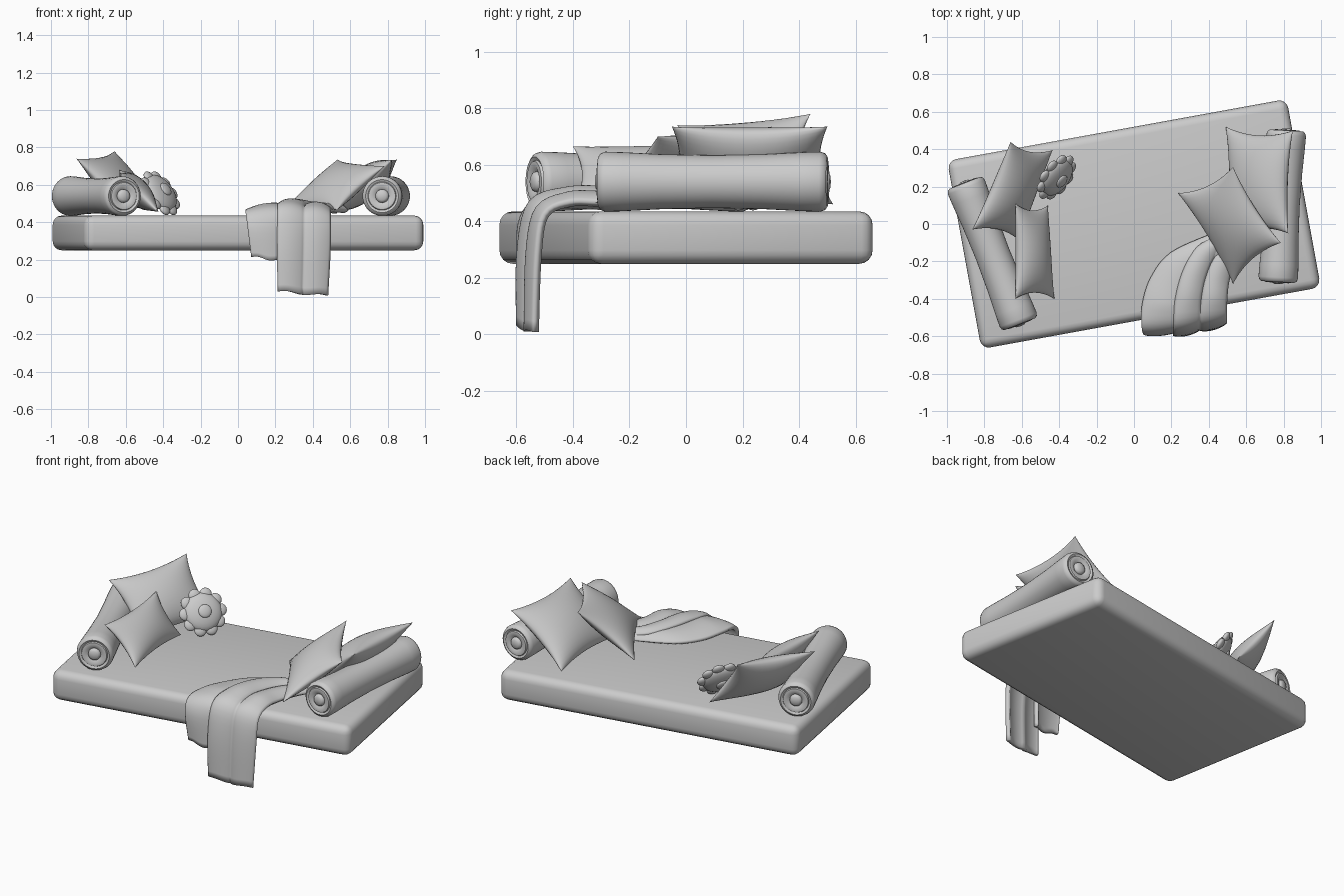
import bpy, bmesh, math
from mathutils import Vector, Matrix

if "Cube" in bpy.data.objects:
    bpy.data.objects.remove(bpy.data.objects["Cube"])


def finish(name, bm, angle=50):
    bmesh.ops.remove_doubles(bm, verts=bm.verts, dist=0.0002)
    bmesh.ops.recalc_face_normals(bm, faces=bm.faces)
    me = bpy.data.meshes.new(name)
    bm.to_mesh(me)
    bm.free()
    ob = bpy.data.objects.new(name, me)
    bpy.context.collection.objects.link(ob)
    bpy.ops.object.select_all(action='DESELECT')
    ob.select_set(True)
    bpy.context.view_layer.objects.active = ob
    bpy.ops.object.shade_smooth_by_angle(angle=math.radians(angle))
    return ob


def grid(bm, nu, nv, fn):
    rows = [[bm.verts.new(fn(i / nu, j / nv)) for j in range(nv + 1)] for i in range(nu + 1)]
    for i in range(nu):
        for j in range(nv):
            bm.faces.new((rows[i][j], rows[i + 1][j], rows[i + 1][j + 1], rows[i][j + 1]))


# Knife-edge cushion from four corners, pinched sides and puffed faces
def pillow(name, a, b, c, d, thick, pinch=0.13):
    a, b, c, d = map(Vector, (a, b, c, d))
    n = (c - a).cross(d - b).normalized()
    bm = bmesh.new()
    for side in (1, -1):
        def point(s, t):
            u, v = -math.cos(math.pi * s), -math.cos(math.pi * t)
            h = max(0, (1 - u * u) * (1 - v * v)) ** 0.55 * thick / 2
            p = (u * (1 - pinch * (1 - v * v)) + 1) / 2
            q = (v * (1 - pinch * (1 - u * u)) + 1) / 2
            return a.lerp(b, p).lerp(d.lerp(c, p), q) + n * h * side
        grid(bm, 18, 18, point)
    return finish(name, bm, 80)


# Lathed bolster with ringed, buttoned ends
def bolster(name, p0, p1):
    p0, p1 = Vector(p0), Vector(p1)
    half = (p1 - p0).length / 2
    end = [(0, .012), (.022, .010), (.034, .002), (.036, -.008), (.055, .004),
           (.072, .002), (.076, -.006), (.088, .0), (.1, -.008), (.106, -.025)]
    prof = [(r, half + t) for r, t in end]
    prof += [(.104, half - .09), (.097, half * .45), (.093, 0)]
    prof += [(r, -t) for r, t in reversed(prof[:-1])]
    rot = (p1 - p0).to_track_quat('Z', 'Y')
    mid = (p0 + p1) / 2
    bm = bmesh.new()

    def point(s, t):
        r, z = prof[round(s * (len(prof) - 1))]
        w = 2 * math.pi * t
        return mid + rot @ Vector((r * math.cos(w), r * math.sin(w), z))
    grid(bm, len(prof) - 1, 40, point)
    return finish(name, bm)


def spline(pts, t):
    n = len(pts) - 1
    i = min(int(t * n), n - 1)
    f = t * n - i
    p = [Vector(pts[max(0, min(n, i + k))]) for k in (-1, 0, 1, 2)]
    return 0.5 * (2 * p[1] + (p[2] - p[0]) * f + (2 * p[0] - 5 * p[1] + 4 * p[2] - p[3]) * f * f
                  + (3 * p[1] - p[0] - 3 * p[2] + p[3]) * f ** 3)


# Draped cloth between two edge paths, with soft folds
def drape(name, left, right, folds, puff):
    bm = bmesh.new()

    def point(s, t):
        l, r = spline(left, t), spline(right, t)
        p = l.lerp(r, s)
        hang = min(1, max(0, (t - .5) / .3))
        bump = abs(math.sin(math.pi * folds * s)) ** .7 * puff
        p.z += bump * (1 - hang) + .006 * math.sin(9 * s) * t ** 8
        p.y -= bump * hang * .6
        return p
    grid(bm, 24, 30, point)
    ob = finish(name, bm, 60)
    mod = ob.modifiers.new("thickness", 'SOLIDIFY')
    mod.thickness = .025
    mod.offset = 0
    return ob


# Mattress
bm = bmesh.new()
bmesh.ops.create_cube(bm, size=1)
bmesh.ops.scale(bm, vec=(1.845, 1.023, .185), verts=bm.verts)
bmesh.ops.bevel(bm, geom=bm.edges[:], offset=.048, segments=4, profile=.5, affect='EDGES')
bmesh.ops.transform(bm, verts=bm.verts,
                    matrix=Matrix.Translation((0, 0, .3425)) @ Matrix.Rotation(math.radians(10.3), 4, 'Z'))
finish("mattress", bm)

# Bolsters
bolster("left_bolster", (-.905, .22, .54), (-.61, -.535, .54))
bolster("right_bolster", (.815, .50, .54), (.77, -.31, .54))

# Cushions: two upper corners, then two lower corners
pillow("left_large_cushion", (-.66, .44, .78), (-.865, -.03, .74), (-.61, -.09, .45), (-.435, .395, .47), .15)
pillow("left_small_cushion", (-.635, .11, .68), (-.635, -.40, .665), (-.425, -.40, .455), (-.46, .10, .46), .13)
pillow("right_large_cushion", (.85, .50, .735), (.825, -.05, .735), (.50, -.07, .46), (.49, .52, .46), .17)
pillow("right_small_cushion", (.53, .305, .735), (.785, -.10, .70), (.53, -.32, .465), (.235, .165, .46), .14)

# Flower cushion: puffed disc, button and scalloped rim
axis = Vector((.68, -.51, .52)).normalized()
place = Matrix.Translation((-.415, .25, .555)) @ axis.to_track_quat('Z', 'Y').to_matrix().to_4x4()


def blob(bm, x, y, z, r, h):
    m = place @ Matrix.Translation((x, y, z)) @ Matrix.Diagonal((r, r, h, 1))
    bmesh.ops.create_uvsphere(bm, u_segments=24, v_segments=14, radius=1, matrix=m)


bm = bmesh.new()
blob(bm, 0, 0, 0, .112, .045)
finish("flower_disc", bm)
bm = bmesh.new()
for side in (1, -1):
    blob(bm, 0, 0, side * .043, .038, .014)
finish("flower_buttons", bm)
bm = bmesh.new()
for k in range(10):
    w = 2 * math.pi * k / 10
    blob(bm, .104 * math.cos(w), .104 * math.sin(w), 0, .036, .018)
finish("flower_petals", bm)

# Throw blanket, two overlapping layers hanging over the front
drape("blanket_left_layer",
      [(.42, -.06, .45), (.20, -.16, .45), (.095, -.29, .45), (.05, -.43, .455),
       (.045, -.54, .445), (.055, -.58, .37), (.075, -.575, .215)],
      [(.52, -.12, .47), (.38, -.22, .475), (.30, -.35, .475), (.27, -.45, .475),
       (.26, -.53, .45), (.25, -.555, .37), (.25, -.555, .19)], 1, .025)
drape("blanket_right_layer",
      [(.47, -.06, .46), (.34, -.13, .48), (.265, -.26, .495), (.225, -.41, .495),
       (.215, -.545, .46), (.212, -.583, .28), (.215, -.583, .03)],
      [(.58, -.10, .455), (.53, -.21, .46), (.50, -.31, .46), (.49, -.41, .46),
       (.49, -.495, .42), (.49, -.52, .28), (.475, -.53, .006)], 2, .025)
